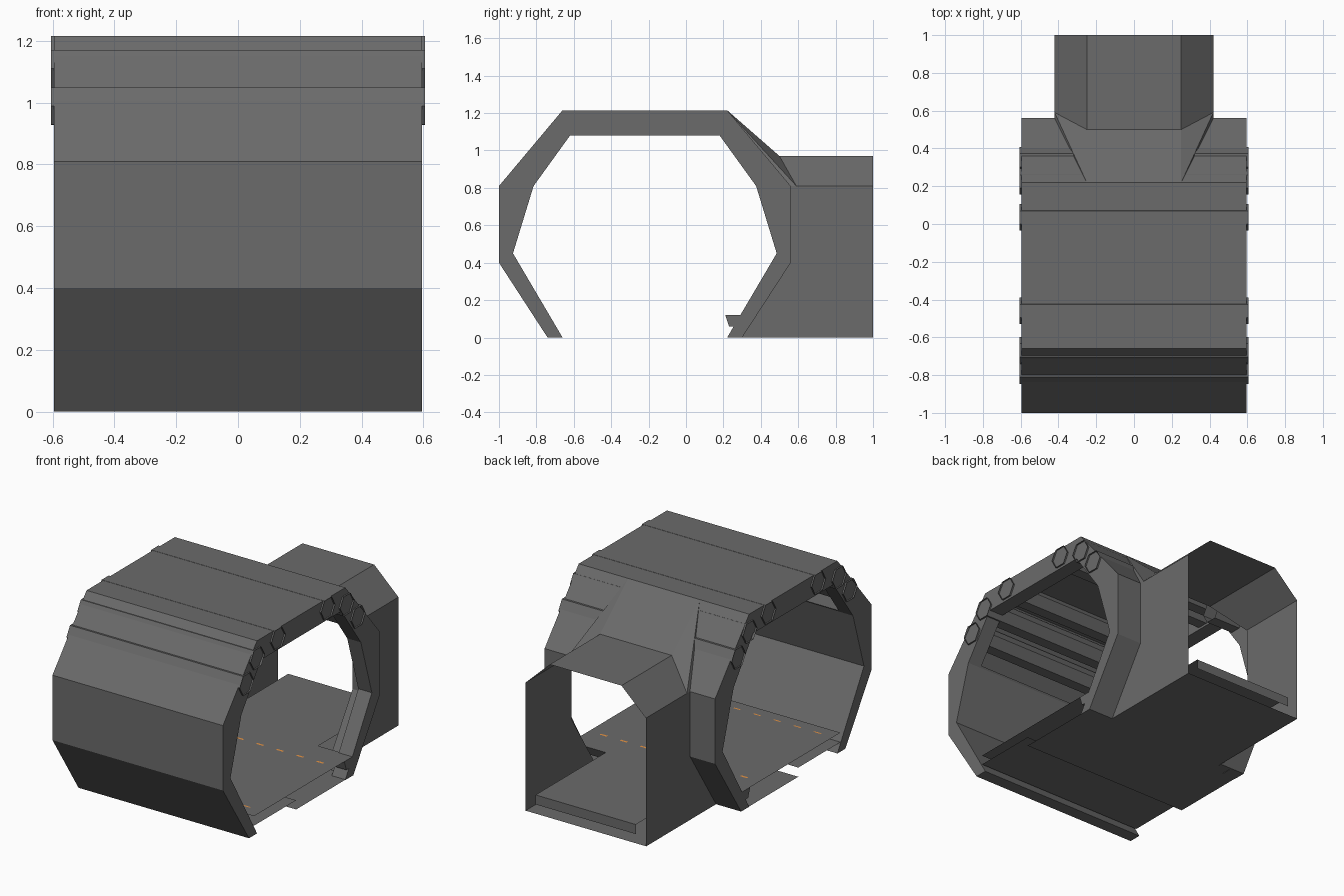
import bpy, bmesh, math

if "Cube" in bpy.data.objects:
    bpy.data.objects.remove(bpy.data.objects["Cube"])

def material(name, col):
    m = bpy.data.materials.new(name)
    m.diffuse_color = (*col, 1)
    m.use_nodes = True
    m.node_tree.nodes["Principled BSDF"].inputs["Base Color"].default_value = m.diffuse_color
    return m

GREY = material("hull_grey", (0.145, 0.145, 0.145))
ORANGE = material("floor_light_orange", (0.8, 0.3, 0.06))
HALF, MID = 0.595, -0.22          # half length of corridor, its centre in y

def make(name, verts, faces, mat=GREY, fix=True):
    me = bpy.data.meshes.new(name)
    me.from_pydata(verts, [], faces)
    if fix:
        bm = bmesh.new()
        bm.from_mesh(me)
        bmesh.ops.recalc_face_normals(bm, faces=bm.faces)
        bm.to_mesh(me)
        bm.free()
    me.materials.append(mat)
    ob = bpy.data.objects.new(name, me)
    bpy.context.collection.objects.link(ob)
    return ob

def prism(name, prof, a, b, axis='x', caps=True):
    """Extrude a 2D outline along x (outline in y,z) or y (outline in x,z)."""
    n = len(prof)
    put = (lambda p, t: (t, p[0], p[1])) if axis == 'x' else (lambda p, t: (p[0], t, p[1]))
    verts = [put(p, t) for t in (a, b) for p in prof]
    faces = [(i, (i + 1) % n, (i + 1) % n + n, i + n) for i in range(n)]
    if caps:
        faces += [tuple(range(n)), tuple(range(n, 2 * n))]
    return make(name, verts, faces)

def sheet(name, pts, flip=False):
    idx = tuple(range(len(pts)))
    return make(name, pts, [idx[::-1] if flip else idx], fix=False)

def mirror_y(pts):
    return [(2 * MID - y, z) for y, z in reversed(pts)]

def plate(name, x0, x1, y0, y1, z, mat=GREY):
    return make(name, [(x0, y0, z), (x1, y0, z), (x1, y1, z), (x0, y1, z)],
                [(0, 1, 2, 3)], mat, False)

def cut(target, cutter):
    cutter.hide_render = True
    mod = target.modifiers.new("cut", 'BOOLEAN')
    mod.operation, mod.object, mod.solver = 'DIFFERENCE', cutter, 'EXACT'
    bpy.context.view_layer.objects.active = target
    bpy.ops.object.modifier_apply(modifier=mod.name)
    bpy.data.objects.remove(cutter)

# main corridor: thick open-bottomed octagonal shell
outer = [(-0.74, 0), (-1.0, 0.40), (-1.0, 0.81), (-0.66, 1.215)]
inner = [(-0.66, 0), (-0.925, 0.45), (-0.815, 0.81), (-0.62, 1.08)]
ring = outer + mirror_y(outer) + list(reversed(inner + mirror_y(inner)))
shell = prism("corridor_shell", ring, -HALF, HALF)

# recess behind the end ribs: ceiling, slopes and back wall are only a thin skin
recess = [(-0.60, 0.82), (-0.96, 0.82), (-0.648, 1.195), (0.208, 1.195), (0.543, 0.802),
          (0.543, 0.405), (0.25, -0.05), (0.10, -0.05), (0.10, 0.82)]
cut(shell, prism("recess_cutter", recess, -0.5, 0.5))

# doorway through the back wall in the shape of the side passage
door = [(-0.42, -0.1), (-0.42, 0.81), (-0.25, 0.97), (0.25, 0.97), (0.42, 0.81), (0.42, -0.1)]
cut(shell, prism("doorway_cutter", door, 0.0, 1.2, 'y'))

# side passage: thin walls, chamfers, roof, and the hood joining it to the corridor
for s, side in ((-1, "left"), (1, "right")):
    w, r = 0.42 * s, 0.25 * s
    sheet("passage_wall_" + side, [(w, 0.30, 0), (w, 1, 0), (w, 1, 0.81), (w, 0.56, 0.81), (w, 0.56, 0.4)], s < 0)
    sheet("passage_chamfer_" + side, [(w, 0.56, 0.81), (w, 1, 0.81), (r, 1, 0.97), (r, 0.425, 0.97)], s < 0)
    sheet("hood_side_" + side, [(r, 0.22, 1.215), (w, 0.59, 0.81), (r, 0.50, 0.97)], s < 0)
    sheet("hood_edge_" + side, [(r, 0.22, 1.215), (w, 0.56, 0.81), (w, 0.59, 0.81)], s < 0)
sheet("passage_roof", [(-0.25, 0.425, 0.97), (0.25, 0.425, 0.97), (0.25, 1, 0.97), (-0.25, 1, 0.97)])
sheet("hood_top", [(-0.25, 0.22, 1.215), (0.25, 0.22, 1.215), (0.25, 0.5, 0.97), (-0.25, 0.5, 0.97)])

# hexagonal pipes buried in the roof and slopes, open ends slightly proud
def hexagon(cy, cz, r=0.07):
    return [(cy + r * math.cos(k * math.pi / 3), cz + r * math.sin(k * math.pi / 3)) for k in range(6)]

for i, (cy, cz) in enumerate([(-0.776, 0.989), (-0.668, 1.11), (-0.46, 1.1555), (0.035, 1.1555), (0.225, 1.108)]):
    prism("pipe_%d" % (i + 1), hexagon(cy, cz), -0.605, 0.605, caps=False)
for s, side in ((-1, "left"), (1, "right")):
    prism("short_pipe_" + side, hexagon(0.338, 0.988), 0.31 * s, 0.605 * s, caps=False)

# floors: raised deck with turned-down lips, and a lower T-shaped base plate
FZ = 0.12
plate("deck", -HALF, HALF, -0.69, 0.22, FZ)
plate("passage_deck", -0.35, 0.35, 0.22, 1.0, FZ)
plate("base_plate", -HALF, HALF, -0.27, 0.30, 0.002)
plate("passage_base", -0.42, 0.42, 0.30, 1.0, 0.002)
plate("front_base", -HALF, HALF, -0.69, -0.27, 0.06)
for name, y in (("front_lip", -0.69), ("threshold_lip", 1.0)):
    sheet(name, [(0.35, y, 0.06), (-0.35, y, 0.06), (-0.35, y, 0.12), (0.35, y, 0.12)])

# small rails beside the doorway
rail = [(0.21, 0.12), (0.30, 0.12), (0.27, 0.06), (0.23, 0.06)]
for s, side in ((-1, "left"), (1, "right")):
    prism("door_rail_" + side, rail, 0.35 * s, HALF * s)

# orange guide dashes on the deck
for i in range(8):
    x = -0.49 + i * 0.14
    for row, y, d in (("front", -0.61, 0.005), ("back", 0.12, 0.007)):
        plate("guide_%s_%d" % (row, i), x - 0.024, x + 0.024, y - d, y + d, FZ + 0.003, ORANGE)
